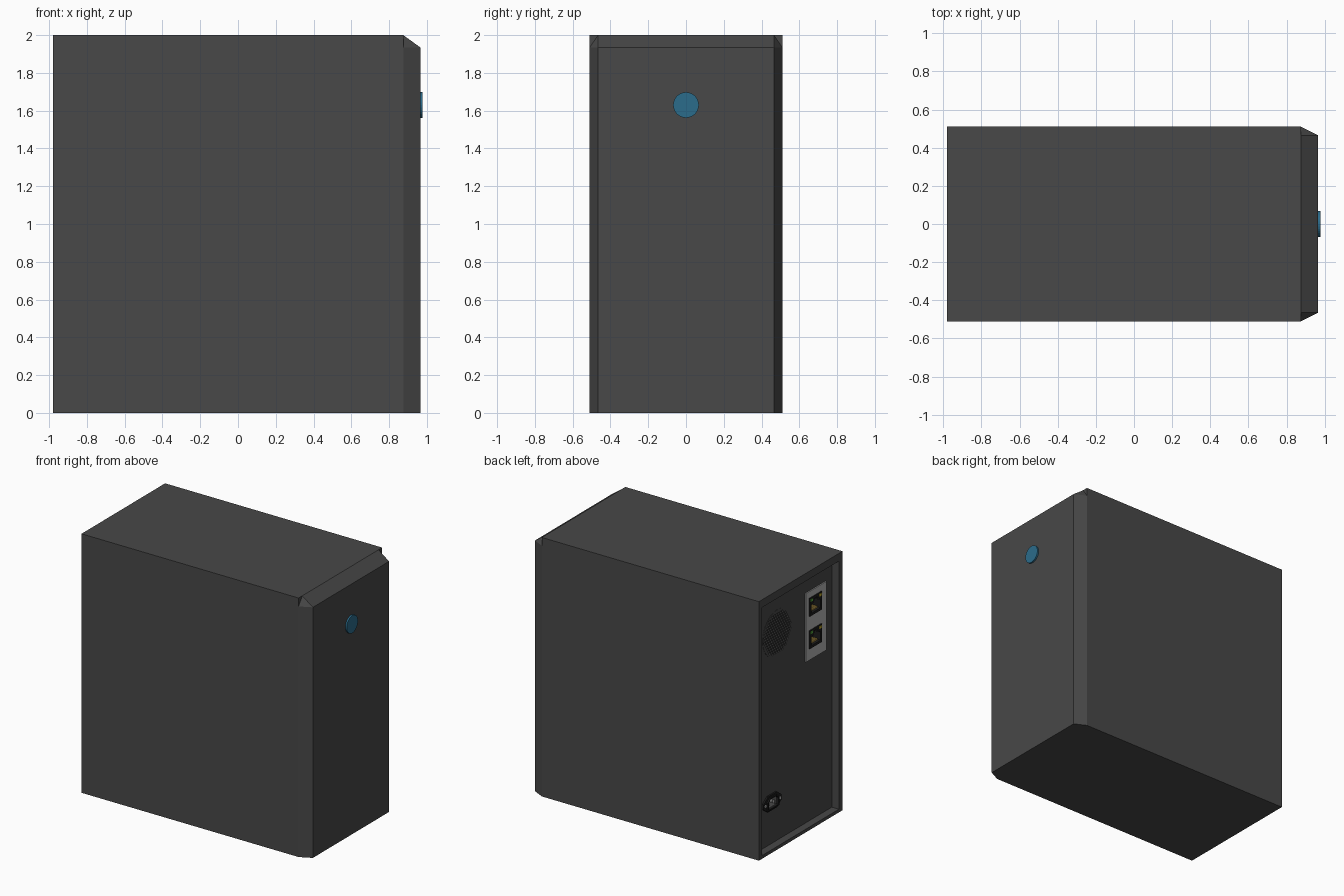
import bpy, bmesh, math

if "Cube" in bpy.data.objects:
    bpy.data.objects.remove(bpy.data.objects["Cube"])


def material(name, r, g, b):
    m = bpy.data.materials.new(name)
    m.diffuse_color = (r, g, b, 1)
    m.use_nodes = True
    m.node_tree.nodes["Principled BSDF"].inputs["Base Color"].default_value = m.diffuse_color
    return m


CASE = material("case_grey", 0.065, 0.065, 0.065)
BLACK = material("black_plastic", 0.012, 0.012, 0.012)
STEEL = material("steel", 0.45, 0.45, 0.45)
TEAL = material("teal", 0.024, 0.15, 0.26)
GOLD = material("gold", 0.6, 0.4, 0.08)
GREEN = material("green", 0.1, 0.4, 0.05)
YELLOW = material("yellow", 0.6, 0.45, 0.03)


def finish(bm, name, mat):
    bmesh.ops.recalc_face_normals(bm, faces=bm.faces)
    me = bpy.data.meshes.new(name)
    bm.to_mesh(me)
    bm.free()
    ob = bpy.data.objects.new(name, me)
    if mat:
        me.materials.append(mat)
    bpy.context.collection.objects.link(ob)
    return ob


def add_prism(bm, pts, x0, x1):
    a = [bm.verts.new((x0, y, z)) for y, z in pts]
    b = [bm.verts.new((x1, y, z)) for y, z in pts]
    bm.faces.new(a)
    bm.faces.new(b[::-1])
    for i in range(len(pts)):
        j = (i + 1) % len(pts)
        bm.faces.new((a[i], b[i], b[j], a[j]))


def prism(name, pts, x0, x1, mat=None):
    """Profile in the y-z plane extruded along x."""
    bm = bmesh.new()
    add_prism(bm, pts, x0, x1)
    return finish(bm, name, mat)


def rect(y, z, hy, hz):
    return [(y - hy, z - hz), (y + hy, z - hz), (y + hy, z + hz), (y - hy, z + hz)]


def circle(y, z, r, n, turn=0.0):
    return [(y + r * math.cos(turn + math.tau * i / n),
             z + r * math.sin(turn + math.tau * i / n)) for i in range(n)]


def mirrored(half, y, z):
    """Right half of an outline, mirrored across the vertical centre line."""
    return [(y + a, z + b) for a, b in half] + [(y - a, z + b) for a, b in half[::-1]]


def cut(target, cutter):
    cutter.hide_render = True
    mod = target.modifiers.new("cut", 'BOOLEAN')
    mod.operation = 'DIFFERENCE'
    mod.solver = 'EXACT'
    mod.object = cutter
    bpy.context.view_layer.objects.active = target
    bpy.ops.object.modifier_apply(modifier=mod.name)
    bpy.data.objects.remove(cutter)


BACK, PANEL = -0.98, -0.92
VENT = (0.20, 1.625)
PORT_Y, PORT_Z = -0.25, (1.68, 1.43)
PLUG = (0.275, 0.35)

# Case body with a recessed rear panel
case = prism("case_body", rect(0, 1, 0.51, 1), BACK, 0.875, CASE)
cut(case, prism("recess", [(-0.465, 0.025), (0.475, 0.025), (0.475, 1.94), (-0.465, 1.94)],
                BACK - 0.1, PANEL))
cut(case, prism("vent_pocket", circle(*VENT, 0.18, 48), PANEL - 0.03, PANEL + 0.03))
cut(case, prism("plug_pocket", rect(*PLUG, 0.06, 0.04), PANEL - 0.03, PANEL + 0.07))
for z in PORT_Z:
    cut(case, prism("port_pocket", rect(PORT_Y, z, 0.075, 0.07), PANEL - 0.03, PANEL + 0.1))

# Bevelled front bezel
bm = bmesh.new()
for s in (-1, 1):
    for p in ((0.875, 0.51, 0), (0.875, 0.51, 1.935), (0.875, 0.465, 2),
              (0.965, 0.465, 0), (0.965, 0.465, 1.935)):
        bm.verts.new((p[0], s * p[1], p[2]))
bmesh.ops.convex_hull(bm, input=bm.verts)
bmesh.ops.dissolve_limit(bm, angle_limit=0.01, verts=bm.verts, edges=bm.edges)
finish(bm, "front_bezel", CASE)

# Power button
prism("power_button", circle(0, 1.63, 0.068, 32), 0.96, 0.977, TEAL)

# Fan grille with hexagonal holes
grille = prism("fan_grille", circle(*VENT, 0.18, 48), PANEL - 0.002, PANEL + 0.02, CASE)
bm = bmesh.new()
step = 0.024
for row in range(-9, 10):
    for col in range(-9, 10):
        dy = (col + 0.5 * (row % 2)) * step
        dz = row * step * math.sqrt(3) / 2
        if math.hypot(dy, dz) < 0.165:
            add_prism(bm, circle(VENT[0] + dy, VENT[1] + dz, 0.009, 6, math.pi / 6),
                      PANEL - 0.02, PANEL + 0.012)
cut(grille, finish(bm, "grille_holes", None))

# Connector plate
plate = prism("connector_plate", rect(-0.263, 1.535, 0.124, 0.265), PANEL - 0.008, PANEL + 0.002, STEEL)
for z in PORT_Z:
    cut(plate, prism("plate_hole", rect(PORT_Y, z, 0.075, 0.07), PANEL - 0.05, PANEL + 0.05))

# Network sockets with contacts and indicator lights
opening = [(0.055, -0.05), (0.055, 0.02), (0.034, 0.02), (0.034, 0.036), (0.02, 0.036), (0.02, 0.052)]
for n, z in enumerate(PORT_Z, 1):
    jack = prism(f"network_socket_{n}", rect(PORT_Y, z, 0.075, 0.07), PANEL - 0.016, PANEL + 0.1, BLACK)
    cut(jack, prism("jack_opening", mirrored(opening, PORT_Y, z), PANEL - 0.05, PANEL + 0.07))
    prism(f"socket_back_{n}", rect(PORT_Y, z - 0.015, 0.054, 0.034), PANEL + 0.06, PANEL + 0.071, STEEL)
    for i in range(8):
        prism(f"contact_{n}_{i}", rect(PORT_Y + (i - 3.5) * 0.012, z - 0.044, 0.003, 0.006),
              PANEL + 0.005, PANEL + 0.06, GOLD)
    for s, mat in ((-1, YELLOW), (1, GREEN)):
        prism(f"indicator_{n}_{mat.name}", rect(PORT_Y + s * 0.053, z + 0.052, 0.014, 0.01),
              PANEL - 0.019, PANEL, mat)

# Mains inlet: winged flange, raised rim, socket and three pins
flange = prism("inlet_flange", mirrored([(0.055, -0.06), (0.11, -0.02), (0.11, 0.02), (0.055, 0.06)], *PLUG),
               PANEL - 0.012, PANEL + 0.001, BLACK)
rim = prism("inlet_rim", mirrored([(0.068, -0.046), (0.068, 0.02), (0.042, 0.046)], *PLUG),
            PANEL - 0.022, PANEL - 0.01, BLACK)
socket = [(0.058, -0.037), (0.058, 0.016), (0.037, 0.037)]
for part in (flange, rim):
    cut(part, prism("inlet_opening", mirrored(socket, *PLUG), PANEL - 0.06, PANEL + 0.05))
for i, (dy, dz) in enumerate(((-0.03, -0.008), (0, 0.01), (0.03, -0.008))):
    prism(f"inlet_pin_{i}", rect(PLUG[0] + dy, PLUG[1] + dz, 0.004, 0.011), PANEL - 0.008, PANEL + 0.07, STEEL)
for s in (-1, 1):
    prism(f"inlet_screw_{s}", circle(PLUG[0] + s * 0.088, PLUG[1], 0.011, 12),
          PANEL - 0.017, PANEL - 0.01, STEEL)
